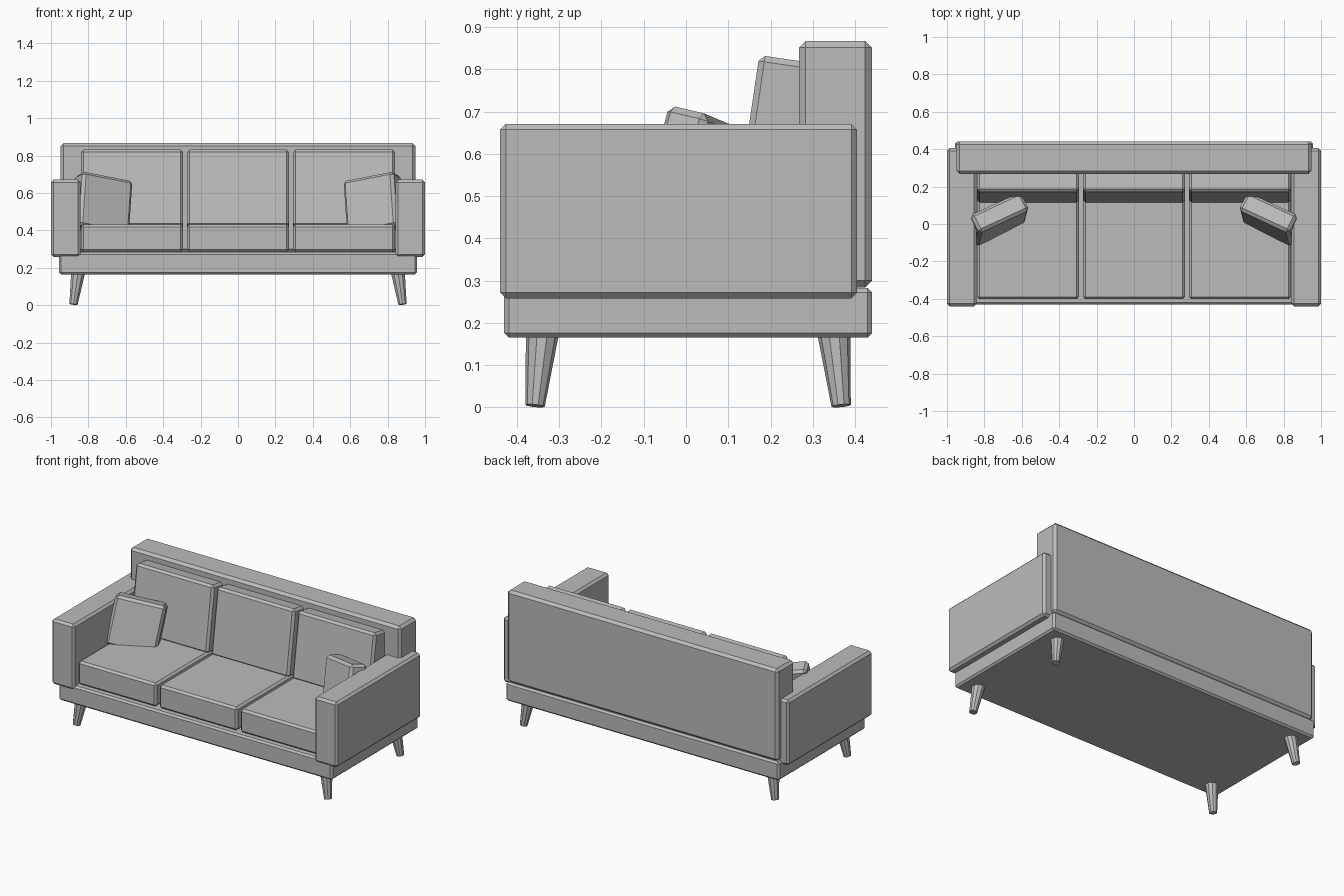
import bpy
import bmesh
from math import radians
from mathutils import Matrix, Vector, Euler

default = bpy.data.objects.get("Cube")
if default:
    bpy.data.objects.remove(default)

grey = bpy.data.materials.new("neutral_grey")
grey.use_nodes = True
colour = (0.5, 0.5, 0.5, 1)
grey.diffuse_color = colour
grey.node_tree.nodes["Principled BSDF"].inputs["Base Color"].default_value = colour


def add_object(name, bm):
    mesh = bpy.data.meshes.new(name)
    bm.to_mesh(mesh)
    bm.free()
    mesh.materials.append(grey)
    obj = bpy.data.objects.new(name, mesh)
    bpy.context.collection.objects.link(obj)
    return obj


def block(name, size, centre, chamfer, rotation=(0, 0, 0)):
    """Chamfered box, turned by angles in degrees."""
    bm = bmesh.new()
    bmesh.ops.create_cube(bm, size=1, matrix=Matrix.Diagonal((*size, 1)))
    obj = add_object(name, bm)
    obj.location = centre
    obj.rotation_euler = Euler([radians(a) for a in rotation])
    bevel = obj.modifiers.new("chamfer", 'BEVEL')
    bevel.width = chamfer
    bevel.segments = 1
    return obj


def span(name, low, high, chamfer):
    """Chamfered box between two corners."""
    low, high = Vector(low), Vector(high)
    return block(name, high - low, (low + high) / 2, chamfer)


def leg(name, top, foot):
    """Tapered leg along a splayed axis."""
    top, foot = Vector(top), Vector(foot)
    axis = top - foot
    turn = Vector((0, 0, 1)).rotation_difference(axis).to_matrix().to_4x4()
    bm = bmesh.new()
    bmesh.ops.create_cone(bm, cap_ends=True, segments=10, radius1=0.023,
                          radius2=0.039, depth=axis.length,
                          matrix=Matrix.Translation((top + foot) / 2) @ turn)
    add_object(name, bm)


# Base and backrest
span("base", (-0.957, -0.43, 0.165), (0.957, 0.44, 0.283), 0.011)
span("backrest", (-0.948, 0.267, 0.284), (0.948, 0.44, 0.867), 0.016)

# Seat and back cushions
for i, place in enumerate(("right", "middle", "left")):
    x = (i - 1) * 0.567
    span("seat_cushion_" + place, (x - 0.273, -0.402, 0.284),
         (x + 0.273, 0.275, 0.432), 0.013)
    tilt = Euler((radians(-8.4), 0, 0))
    front_bottom = Vector((x, 0.113, 0.424))
    centre = front_bottom + tilt.to_matrix() @ Vector((0, 0.075, 0.207))
    block("back_cushion_" + place, (0.546, 0.15, 0.414), centre, 0.014, (-8.4, 0, 0))

# Arms, throw pillows and legs on both sides
for side, s in (("right", -1), ("left", 1)):
    block("arm_" + side, (0.158, 0.845, 0.413), (s * 0.921, -0.0175, 0.4645), 0.014)
    block("throw_pillow_" + side, (0.3, 0.11, 0.3), (s * 0.726, 0.025, 0.536),
          0.016, (-12, -s * 10, -s * 25))
    for end, y in (("front", -1), ("rear", 1)):
        leg(end + "_leg_" + side, (s * 0.855, y * 0.345 + 0.005, 0.175),
            (s * 0.88, y * 0.362 + 0.005, 0.004))
